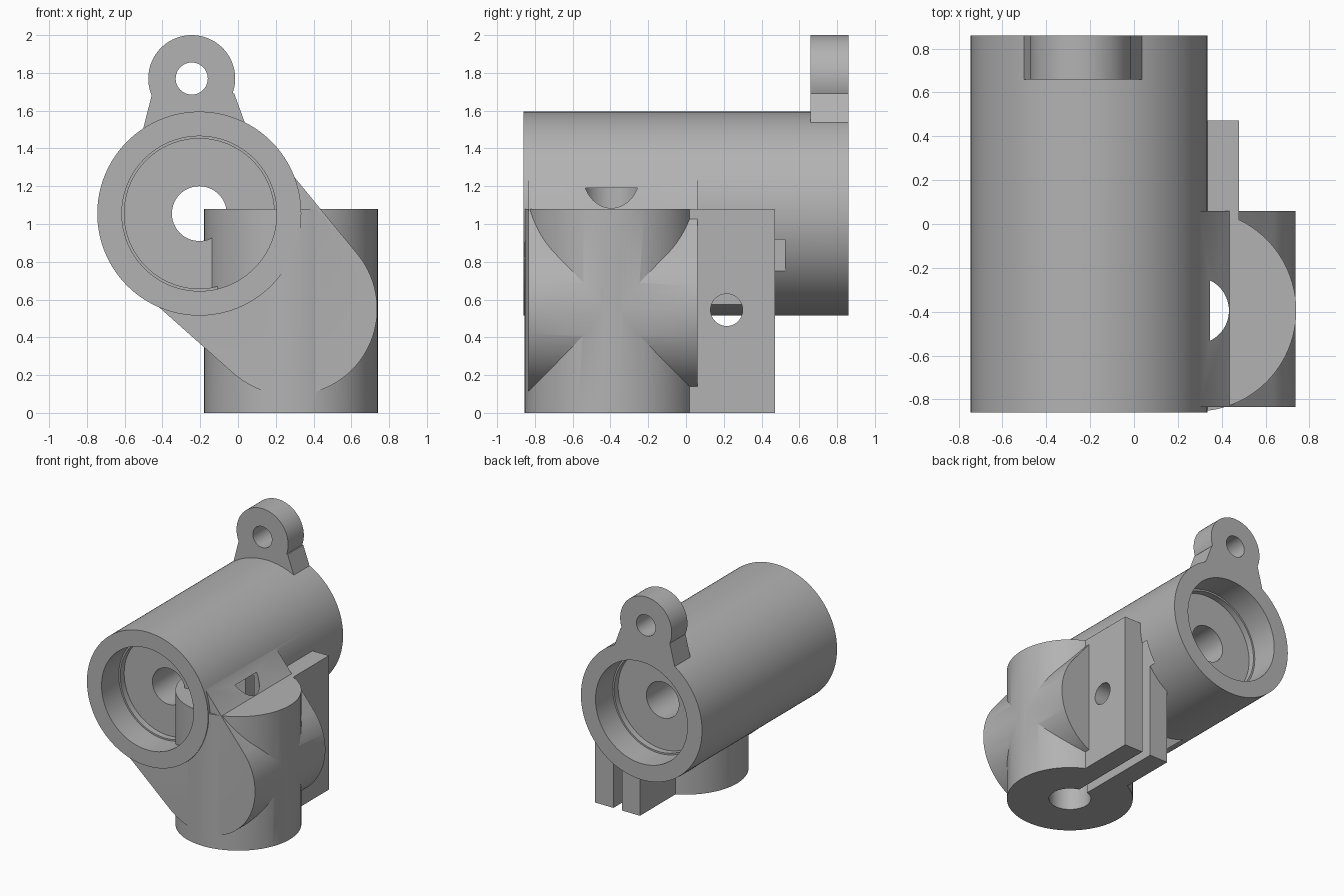
import bpy, bmesh, math
from mathutils import Vector

if "Cube" in bpy.data.objects:
    bpy.data.objects.remove(bpy.data.objects["Cube"])

grey = bpy.data.materials.new("plain_grey")
grey.diffuse_color = (0.45, 0.45, 0.45, 1)
grey.use_nodes = True
grey.node_tree.nodes["Principled BSDF"].inputs["Base Color"].default_value = grey.diffuse_color

AXES = {'x': Vector((1, 0, 0)), 'y': Vector((0, 1, 0)), 'z': Vector((0, 0, 1))}


def prism(name, points, axis, lo, hi):
    """Extrude a 2D outline along an axis; outline is in the other two axes, in xyz order."""
    i = 'xyz'.index(axis)
    bm = bmesh.new()
    verts = []
    for a, b in points:
        co = [a, b]
        co.insert(i, lo)
        verts.append(bm.verts.new(co))
    face = bm.faces.new(verts)
    ext = bmesh.ops.extrude_face_region(bm, geom=[face])
    moved = [v for v in ext['geom'] if isinstance(v, bmesh.types.BMVert)]
    bmesh.ops.translate(bm, verts=moved, vec=AXES[axis] * (hi - lo))
    bmesh.ops.recalc_face_normals(bm, faces=bm.faces)
    mesh = bpy.data.meshes.new(name)
    bm.to_mesh(mesh)
    bm.free()
    mesh.materials.append(grey)
    ob = bpy.data.objects.new(name, mesh)
    bpy.context.collection.objects.link(ob)
    return ob


def arc(c, r, a0, a1, n):
    return [(c[0] + r * math.cos(a0 + (a1 - a0) * k / n),
             c[1] + r * math.sin(a0 + (a1 - a0) * k / n)) for k in range(n + 1)]


def cyl(name, c, r, axis, lo, hi, n=96):
    return prism(name, arc(c, r, 0, 2 * math.pi, n)[:-1], axis, lo, hi)


def box(name, x, y, z):
    return prism(name, [(x[0], y[0]), (x[1], y[0]), (x[1], y[1]), (x[0], y[1])], 'z', *z)


def combine(body, other, op):
    """Apply a boolean and remove the tool object."""
    mod = body.modifiers.new("bool", 'BOOLEAN')
    mod.operation, mod.solver, mod.object = op, 'EXACT', other
    dg = bpy.context.evaluated_depsgraph_get()
    mesh = bpy.data.meshes.new_from_object(body.evaluated_get(dg))
    body.modifiers.clear()
    body.data = mesh
    bpy.data.objects.remove(other)


TUBE = (-0.205, 1.055)     # horizontal tube centre in x, z
POST = (0.28, -0.395)      # vertical post centre in x, y
KNUCKLE = (0.28, 0.55)     # web end centre in x, z

# horizontal tube
body = cyl("bracket_body", TUBE, 0.54, 'y', -0.86, 0.86, 128)

# web joining the tube to the post, tangent to both
d = Vector(KNUCKLE) - Vector(TUBE)
mid = math.atan2(d.y, d.x)
t = math.acos((0.512 - 0.457) / d.length)
outline = arc(KNUCKLE, 0.457, mid - t, mid + t, 64)
outline += [arc(TUBE, 0.512, mid + s * t, 0, 1)[0] for s in (1, -1)]
combine(body, prism("web", outline, 'y', -0.835, 0.06), 'UNION')

# ear with neck on top of the tube's back end
combine(body, prism("ear_neck", [(-0.508, 1.48), (0.057, 1.48), (-0.02, 1.69), (-0.455, 1.69)],
                    'y', 0.66, 0.86), 'UNION')
combine(body, cyl("ear", (-0.245, 1.77), 0.23, 'y', 0.66, 0.86), 'UNION')
combine(body, cyl("ear_hole", (-0.245, 1.77), 0.085, 'y', 0.5, 1.0, 48), 'DIFFERENCE')

# stepped recesses at both ends and the bore between them
for s in (-1, 1):
    for r, inner in ((0.41, 0.64), (0.397, 0.59)):
        lo, hi = sorted((s * inner, s * 1.0))
        combine(body, cyl("recess", TUBE, r, 'y', lo, hi), 'DIFFERENCE')
combine(body, cyl("tube_bore", TUBE, 0.145, 'y', -1, 1, 64), 'DIFFERENCE')

# vertical post and its clamp block
post = cyl("post", POST, 0.46, 'z', 0, 1.08)
combine(post, box("clamp_block", (0.08, 0.48), (-0.2, 0.472), (0, 1.08)), 'UNION')
combine(body, post, 'UNION')

# post bore, clamp slot and pinch bolt hole
combine(body, cyl("post_bore", POST, 0.153, 'z', -0.1, 1.19, 64), 'DIFFERENCE')
combine(body, box("clamp_slot", (0.242, 0.317), (-0.38, 0.525), (-0.1, 1.15)), 'DIFFERENCE')
combine(body, cyl("bolt_hole", (0.215, 0.545), 0.085, 'x', 0.04, 0.7, 48), 'DIFFERENCE')

# smooth curved walls, crisp edges
bpy.ops.object.select_all(action='DESELECT')
body.select_set(True)
bpy.context.view_layer.objects.active = body
bpy.ops.object.shade_smooth_by_angle(angle=math.radians(25))
